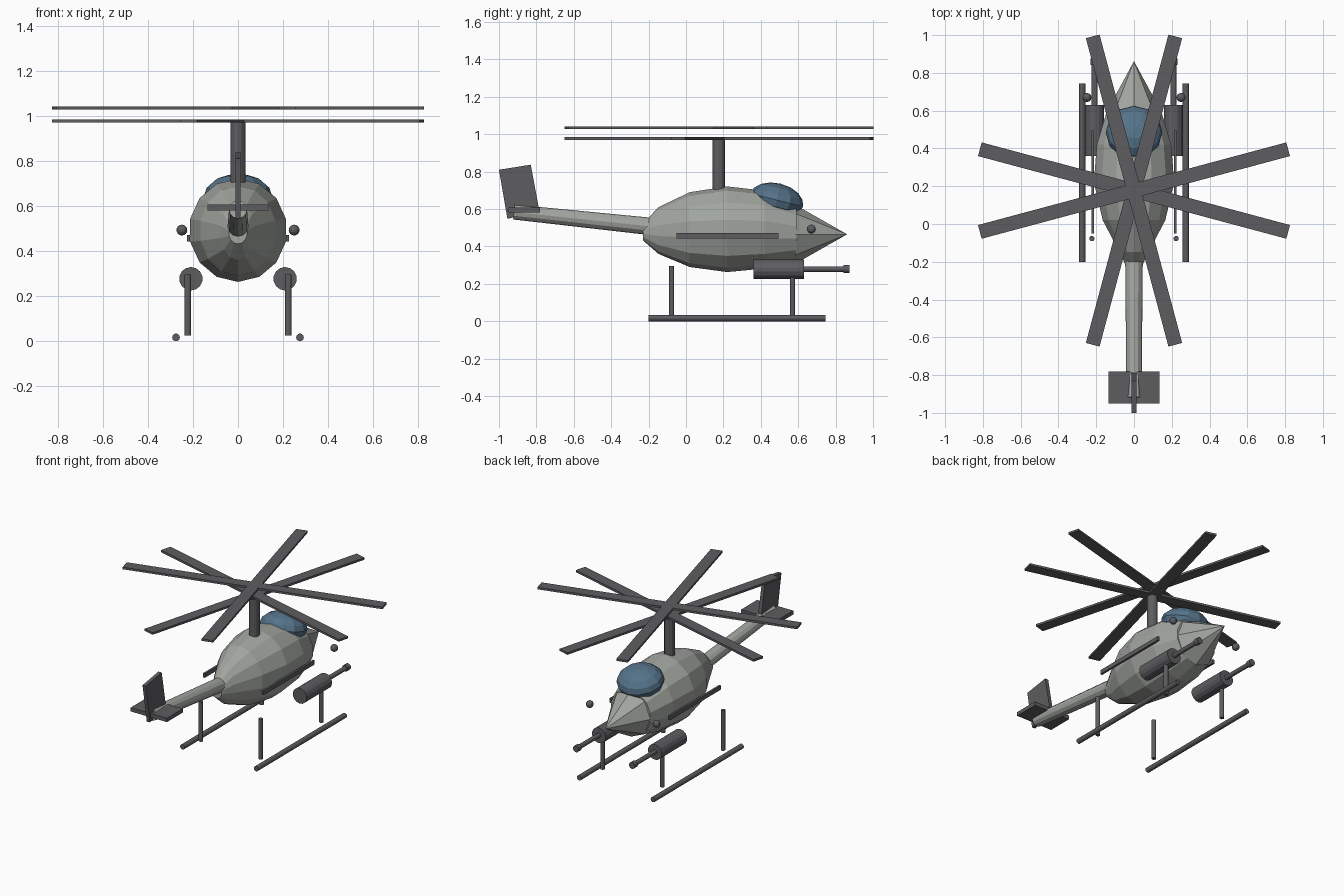
import bpy, bmesh
from math import sin, cos, pi, radians
from mathutils import Vector, Matrix

if "Cube" in bpy.data.objects:
    bpy.data.objects.remove(bpy.data.objects["Cube"])


def material(name, rgb):
    m = bpy.data.materials.new(name)
    m.diffuse_color = (*rgb, 1)
    m.use_nodes = True
    m.node_tree.nodes["Principled BSDF"].inputs["Base Color"].default_value = m.diffuse_color
    return m


HULL = material("hull_grey", (0.36, 0.38, 0.35))
DARK = material("dark_metal", (0.11, 0.11, 0.12))
GLASS = material("blue_glass", (0.09, 0.17, 0.25))


def finish(bm, name, mat):
    bmesh.ops.recalc_face_normals(bm, faces=bm.faces[:])
    me = bpy.data.meshes.new(name)
    bm.to_mesh(me)
    bm.free()
    me.materials.append(mat)
    ob = bpy.data.objects.new(name, me)
    bpy.context.collection.objects.link(ob)
    return ob


def loft(name, rings, sides, mat):
    """Skin elliptical rings (y, centre z, half width, half height) along y."""
    bm = bmesh.new()
    loops = [[bm.verts.new((rx * sin(2 * pi * i / sides), y, zc - rz * cos(2 * pi * i / sides)))
              for i in range(sides)] for y, zc, rx, rz in rings]
    for a, b in zip(loops, loops[1:]):
        for i in range(sides):
            j = (i + 1) % sides
            bm.faces.new((a[i], a[j], b[j], b[i]))
    bm.faces.new(loops[0])
    bm.faces.new(loops[-1])
    bmesh.ops.remove_doubles(bm, verts=bm.verts[:], dist=1e-5)
    return finish(bm, name, mat)


def rod(name, p, q, r, sides=12, mat=DARK, r2=None):
    p, q = Vector(p), Vector(q)
    rot = (q - p).to_track_quat('Z', 'Y').to_matrix().to_4x4()
    bm = bmesh.new()
    bmesh.ops.create_cone(bm, cap_ends=True, segments=sides, radius1=r,
                          radius2=r if r2 is None else r2, depth=(q - p).length,
                          matrix=Matrix.Translation((p + q) / 2) @ rot)
    return finish(bm, name, mat)


def box(name, centre, size, angle=0):
    bm = bmesh.new()
    bmesh.ops.create_cube(bm, size=1, matrix=Matrix.Translation(centre)
                          @ Matrix.Rotation(angle, 4, 'Z') @ Matrix.Diagonal((*size, 1)))
    return finish(bm, name, DARK)


def ball(name, centre, radii, u, v, mat, tilt=0):
    bm = bmesh.new()
    bmesh.ops.create_uvsphere(bm, u_segments=u, v_segments=v, radius=1,
                              matrix=Matrix.Translation(centre)
                              @ Matrix.Rotation(tilt, 4, 'X') @ Matrix.Diagonal((*radii, 1)))
    return finish(bm, name, mat)


# Fuselage, nose cone and canopy
loft("fuselage", [(-0.23, 0.477, 0.04, 0.045), (-0.147, 0.485, 0.08, 0.125),
                  (0.02, 0.49, 0.17, 0.2), (0.22, 0.492, 0.218, 0.229),
                  (0.42, 0.49, 0.202, 0.208), (0.59, 0.475, 0.15, 0.152)], 14, HULL)
loft("nose", [(0.585, 0.465, 0.15, 0.157), (0.86, 0.465, 0.001, 0.001)], 8, HULL)
ball("canopy", (0, 0.485, 0.648), (0.15, 0.145, 0.09), 12, 8, GLASS, radians(-14))

# Tail boom, stabiliser and fin
rod("tail_boom", (0, -0.15, 0.503), (0, -0.92, 0.584), 0.047, 12, HULL, 0.04)
box("stabiliser", (0, -0.865, 0.594), (0.27, 0.17, 0.026))
bm = bmesh.new()
face = bm.faces.new([bm.verts.new((-0.012, y, z)) for y, z in
                     ((-1.0, 0.81), (-0.83, 0.837), (-0.783, 0.585), (-0.955, 0.548))])
ext = bmesh.ops.extrude_face_region(bm, geom=[face])
bmesh.ops.translate(bm, vec=(0.024, 0, 0),
                    verts=[g for g in ext["geom"] if isinstance(g, bmesh.types.BMVert)])
finish(bm, "tail_fin", DARK)

# Mast and two stacked rotor crosses
rod("mast", (0, 0.175, 0.68), (0, 0.175, 0.98), 0.033, 12)
for level, z, angles in (("lower", 0.977, (-15, 75)), ("upper", 1.034, (15, 105))):
    for a in angles:
        box(f"{level}_rotor_blade", (0, 0.177, z), (1.69, 0.075, 0.014), radians(a))

# Paired side parts
for side, s in (("left", -1), ("right", 1)):
    rod(f"{side}_skid", (s * 0.275, -0.2, 0.017), (s * 0.275, 0.745, 0.017), 0.017)
    for end, y in (("rear", -0.077), ("front", 0.57)):
        rod(f"{side}_{end}_strut", (s * 0.223, y, 0.025), (s * 0.223, y, 0.295), 0.014)
    x = s * 0.209
    rod(f"{side}_gun_body", (x, 0.36, 0.277), (x, 0.63, 0.277), 0.052, 14)
    rod(f"{side}_gun_barrel", (x, 0.63, 0.279), (x, 0.85, 0.279), 0.015)
    rod(f"{side}_muzzle", (x, 0.842, 0.279), (x, 0.875, 0.279), 0.022)
    box(f"{side}_rail", (s * 0.219, 0.222, 0.457), (0.014, 0.545, 0.028))
    ball(f"{side}_lamp", (s * 0.249, 0.67, 0.493), (0.024,) * 3, 12, 8, DARK)
